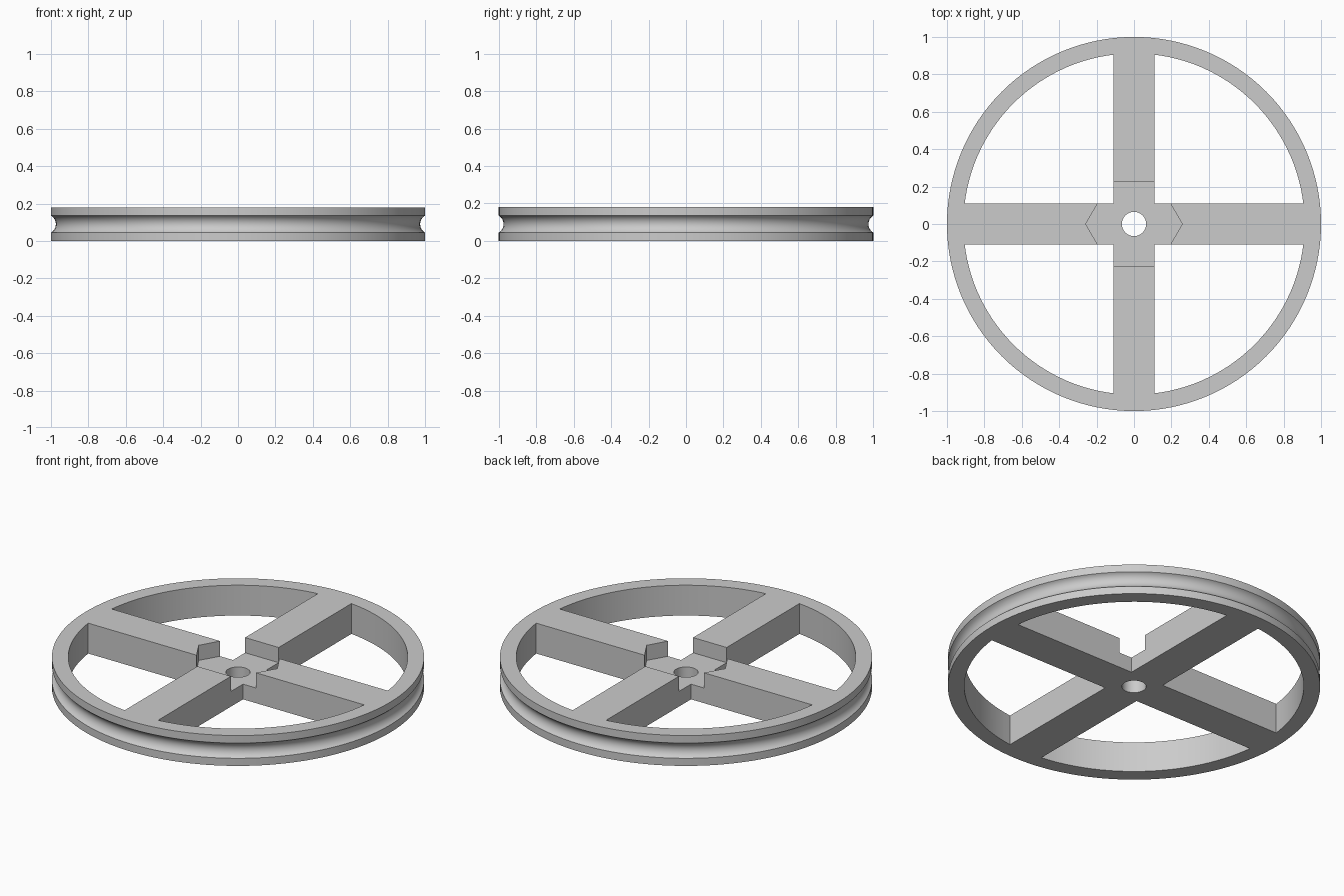
import bpy, bmesh, math

if "Cube" in bpy.data.objects:
    bpy.data.objects.remove(bpy.data.objects["Cube"])

HEIGHT, INNER_R, HALF_SPOKE = 0.18, 0.912, 0.11
SEGS = 128


def stack(name, loops):
    """Solid made from a stack of equal-length point loops, capped at both ends."""
    bm = bmesh.new()
    rings = [[bm.verts.new(p) for p in loop] for loop in loops]
    n = len(rings[0])
    for a, b in zip(rings, rings[1:]):
        for i in range(n):
            j = (i + 1) % n
            bm.faces.new((a[i], a[j], b[j], b[i]))
    bm.faces.new(rings[0][::-1])
    bm.faces.new(rings[-1])
    bmesh.ops.recalc_face_normals(bm, faces=bm.faces[:])
    mesh = bpy.data.meshes.new(name)
    bm.to_mesh(mesh)
    bm.free()
    obj = bpy.data.objects.new(name, mesh)
    bpy.context.collection.objects.link(obj)
    return obj


def circle(r, n):
    return [(r * math.cos(math.tau * i / n), r * math.sin(math.tau * i / n)) for i in range(n)]


def prism(name, outline, z0, z1):
    return stack(name, [[(x, y, z) for x, y in outline] for z in (z0, z1)])


# Wheel blank: disc with a rounded belt groove around its edge
mid, half, depth = 0.09, 0.045, 0.026
arc_r = (half ** 2 + depth ** 2) / (2 * depth)
arc_x = 1 - depth + arc_r
sweep = math.asin(half / arc_r)
profile = [(1, 0)]
for i in range(13):
    a = -sweep + 2 * sweep * i / 12
    profile.append((arc_x - arc_r * math.cos(a), mid + arc_r * math.sin(a)))
profile.append((1, HEIGHT))
wheel = stack("pulley_wheel", [[(x, y, z) for x, y in circle(r, SEGS)] for r, z in profile])

# Four quarter openings that leave the rim and the cross spokes
start = math.asin(HALF_SPOKE / INNER_R)
span = math.pi / 2 - 2 * start
quarter = [(HALF_SPOKE, HALF_SPOKE)]
for i in range(29):
    a = start + span * i / 28
    quarter.append((INNER_R * math.cos(a), INNER_R * math.sin(a)))
cutters = []
for k in range(4):
    c, s = round(math.cos(k * math.pi / 2)), round(math.sin(k * math.pi / 2))
    turned = [(c * x - s * y, s * x + c * y) for x, y in quarter]
    cutters.append(prism("opening_cutter", turned, -0.1, 0.3))

# Hexagonal hub pocket and round axle bore
cutters.append(prism("hex_pocket_cutter", circle(0.258, 6), 0.09, 0.3))
cutters.append(prism("axle_bore_cutter", circle(0.065, 48), -0.1, 0.3))

bpy.context.view_layer.objects.active = wheel
wheel.select_set(True)
for cutter in cutters:
    cutter.hide_render = True
    mod = wheel.modifiers.new("cut", "BOOLEAN")
    mod.operation = "DIFFERENCE"
    mod.solver = "EXACT"
    mod.object = cutter
    bpy.ops.object.modifier_apply(modifier=mod.name)
    bpy.data.objects.remove(cutter)

# Plain grey finish
grey = bpy.data.materials.new("light grey")
grey.diffuse_color = (0.6, 0.6, 0.6, 1)
grey.use_nodes = True
grey.node_tree.nodes["Principled BSDF"].inputs["Base Color"].default_value = grey.diffuse_color
wheel.data.materials.clear()
wheel.data.materials.append(grey)
bpy.ops.object.shade_smooth_by_angle(angle=math.radians(30))
